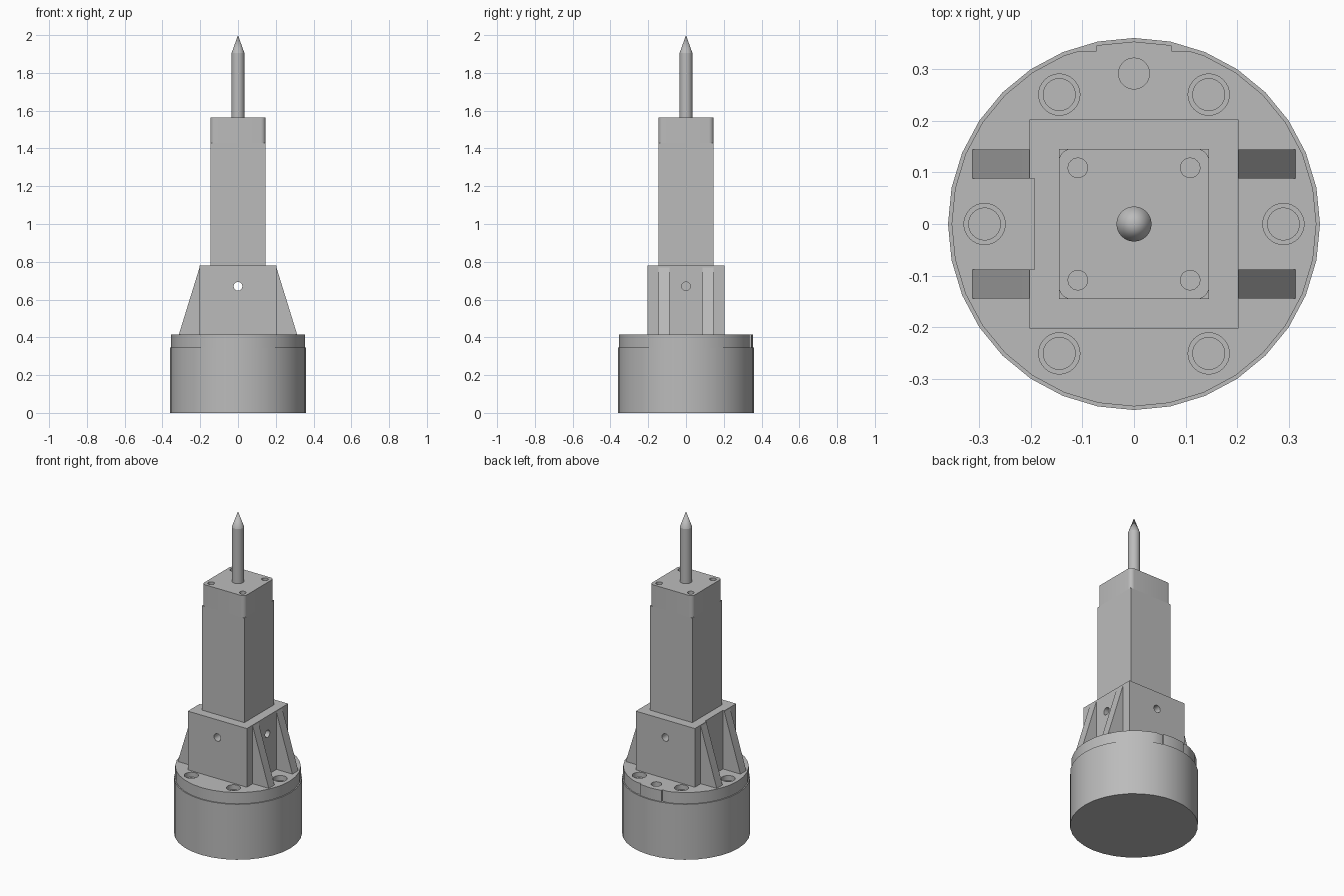
import bpy, bmesh, math
from mathutils import Matrix, Vector

if "Cube" in bpy.data.objects:
    bpy.data.objects.remove(bpy.data.objects["Cube"])

grey = bpy.data.materials.new("plain grey")
grey.diffuse_color = (0.5, 0.5, 0.5, 1)
grey.use_nodes = True
grey.node_tree.nodes["Principled BSDF"].inputs["Base Color"].default_value = grey.diffuse_color


def finish(name, bm):
    bmesh.ops.recalc_face_normals(bm, faces=bm.faces)
    mesh = bpy.data.meshes.new(name)
    bm.to_mesh(mesh)
    bm.free()
    mesh.materials.append(grey)
    ob = bpy.data.objects.new(name, mesh)
    bpy.context.collection.objects.link(ob)
    return ob


def box(name, lo, hi, corner=0):
    """Box between two corners, with optional rounded upright edges."""
    lo, hi = Vector(lo), Vector(hi)
    bm = bmesh.new()
    bmesh.ops.create_cube(bm, size=1, matrix=Matrix.Translation((lo + hi) / 2)
                          @ Matrix.Diagonal((*(hi - lo), 1)))
    if corner:
        upright = [e for e in bm.edges
                   if abs(e.verts[0].co.z - e.verts[1].co.z) > 0.01]
        bmesh.ops.bevel(bm, geom=upright, offset=corner, segments=6,
                        profile=0.5, affect='EDGES')
    return finish(name, bm)


def rod(name, start, end, radius, sides=32):
    """Cylinder between two points."""
    start, end = Vector(start), Vector(end)
    axis = end - start
    turn = axis.to_track_quat('Z', 'Y').to_matrix().to_4x4()
    bm = bmesh.new()
    bmesh.ops.create_cone(bm, cap_ends=True, segments=sides, radius1=radius,
                          radius2=radius, depth=axis.length,
                          matrix=Matrix.Translation((start + end) / 2) @ turn)
    return finish(name, bm)


def cut(target, cutter):
    """Subtract a helper shape and delete it."""
    cutter.hide_render = True
    mod = target.modifiers.new("cut", 'BOOLEAN')
    mod.operation = 'DIFFERENCE'
    mod.solver = 'EXACT'
    mod.object = cutter
    bpy.context.view_layer.objects.active = target
    bpy.ops.object.modifier_apply(modifier=mod.name)
    bpy.data.objects.remove(cutter)


# Round base
rod("base_drum", (0, 0, 0), (0, 0, 0.345), 0.361)

# Flange with six counterbored holes, a pin hole and a tab at the back
flange = rod("flange", (0, 0, 0.345), (0, 0, 0.415), 0.354)
for i in range(6):
    a = math.radians(60 * i)
    x, y = 0.29 * math.cos(a), 0.29 * math.sin(a)
    cut(flange, rod("cutter", (x, y, 0.385), (x, y, 0.5), 0.04))
    cut(flange, rod("cutter", (x, y, 0.355), (x, y, 0.5), 0.031))
cut(flange, rod("cutter", (0, 0.292, 0.36), (0, 0.292, 0.5), 0.03))
for lo, hi in ((-0.2, -0.073), (0.073, 0.2)):
    cut(flange, box("cutter", (lo, 0.336, 0.3), (hi, 0.4, 0.5)))

# Square housing with cross holes and a shallow recess on the left
housing = box("housing", (-0.203, -0.203, 0.415), (0.203, 0.203, 0.78))
cut(housing, box("cutter", (-0.3, -0.088, 0.3), (-0.193, 0.088, 0.9)))
cut(housing, rod("cutter", (0, -0.3, 0.67), (0, 0.3, 0.67), 0.023))
cut(housing, rod("cutter", (0.05, 0, 0.67), (0.3, 0, 0.67), 0.023))

# Sloping gussets on both sides
for sx, side in ((-1, "left"), (1, "right")):
    for sy, end in ((-1, "front"), (1, "back")):
        bm = bmesh.new()
        profile = [(0.2, 0.415), (0.313, 0.415), (0.206, 0.762), (0.2, 0.78)]
        face = bm.faces.new([bm.verts.new((sx * x, sy * 0.088, z))
                             for x, z in profile])
        out = bmesh.ops.extrude_face_region(bm, geom=[face])
        bmesh.ops.translate(bm, vec=(0, sy * 0.057, 0),
                            verts=[v for v in out["geom"]
                                   if isinstance(v, bmesh.types.BMVert)])
        finish(f"gusset_{side}_{end}", bm)

# Square column and its rounded cap with four screw holes
box("column", (-0.146, -0.146, 0.78), (0.146, 0.146, 1.43))
cap = box("column_cap", (-0.146, -0.146, 1.43), (0.146, 0.146, 1.565), 0.025)
for x in (-0.109, 0.109):
    for y in (-0.109, 0.109):
        cut(cap, rod("cutter", (x, y, 1.48), (x, y, 1.7), 0.019, 24))

# Spindle with a pointed tip
rod("spindle", (0, 0, 1.565), (0, 0, 1.905), 0.034)
bm = bmesh.new()
bmesh.ops.create_cone(bm, cap_ends=False, segments=32, radius1=0.034,
                      radius2=0, depth=0.095,
                      matrix=Matrix.Translation((0, 0, 1.9525)))
bmesh.ops.remove_doubles(bm, verts=bm.verts, dist=1e-5)
finish("spindle_tip", bm)

# Smooth the round surfaces, keep the edges sharp
for ob in bpy.context.scene.objects:
    ob.select_set(True)
    bpy.context.view_layer.objects.active = ob
bpy.ops.object.shade_smooth_by_angle(angle=math.radians(30))
